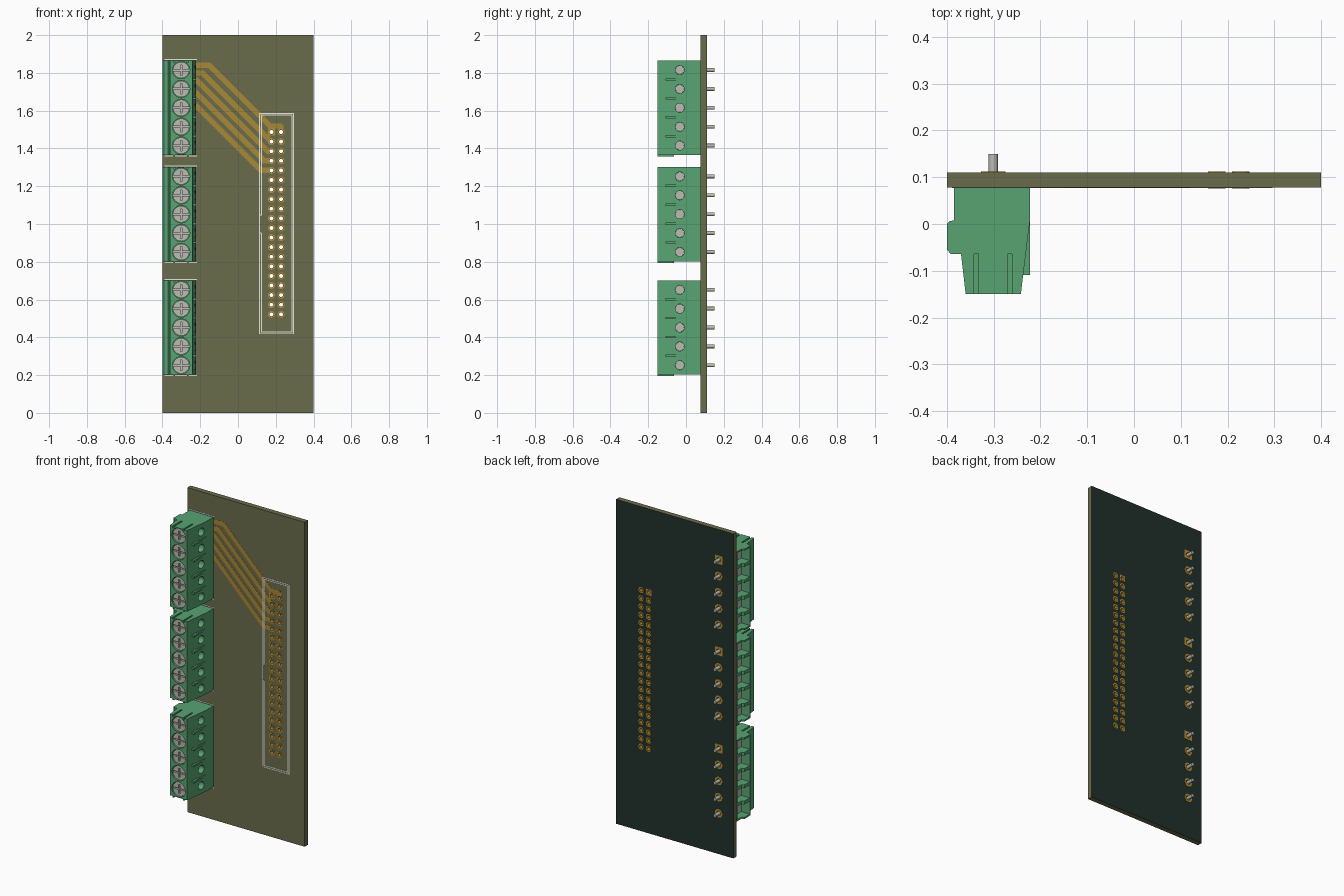
import bpy, bmesh, math
from mathutils import Matrix, Vector

cube = bpy.data.objects.get("Cube")
if cube:
    bpy.data.objects.remove(cube, do_unlink=True)


def make_material(name, rgb, rough=0.6):
    lin = [((c / 255 + 0.055) / 1.055) ** 2.4 for c in rgb] + [1.0]
    m = bpy.data.materials.new(name)
    m.use_nodes = True
    m.diffuse_color = lin
    bsdf = m.node_tree.nodes["Principled BSDF"]
    bsdf.inputs["Base Color"].default_value = lin
    bsdf.inputs["Roughness"].default_value = rough
    return m


OLIVE = make_material("olive_board", (106, 108, 76))
DARK = make_material("dark_green_mask", (32, 49, 43))
GREEN = make_material("terminal_green", (88, 164, 114))
METAL = make_material("grey_metal", (188, 188, 180))
TRACE = make_material("trace_gold", (168, 136, 54))
PAD = make_material("pad_gold", (184, 142, 52))
WHITE = make_material("print_white", (232, 232, 226))


# ---------- mesh helpers ----------
def box(bm, x0, x1, y0, y1, z0, z1):
    mat = Matrix.Translation(((x0 + x1) / 2, (y0 + y1) / 2, (z0 + z1) / 2))
    mat = mat @ Matrix.Diagonal((x1 - x0, y1 - y0, z1 - z0, 1))
    bmesh.ops.create_cube(bm, size=1, matrix=mat)


def cylinder(bm, axis, a, b, c1, c2, r, n=24):
    """Cylinder from a to b along axis; c1, c2 are the other two coordinates."""
    mid = (a + b) / 2
    if axis == "X":
        mat = Matrix.Translation((mid, c1, c2)) @ Matrix.Rotation(math.pi / 2, 4, "Y")
    else:
        mat = Matrix.Translation((c1, mid, c2)) @ Matrix.Rotation(math.pi / 2, 4, "X")
    bmesh.ops.create_cone(bm, cap_ends=True, segments=n, radius1=r, radius2=r,
                          depth=b - a, matrix=mat)


def prism(bm, profile, z0, z1):
    face = bm.faces.new([bm.verts.new((x, y, z0)) for x, y in profile])
    top = bmesh.ops.extrude_face_region(bm, geom=[face])["geom"]
    bmesh.ops.translate(bm, vec=(0, 0, z1 - z0),
                        verts=[v for v in top if isinstance(v, bmesh.types.BMVert)])


def ring(bm, x, z, inner, outer, y0, y1, square=False, n=16):
    """Plated hole: a tube through the board with a round or square outline."""
    loops = []
    for i in range(n):
        t = 2 * math.pi * i / n
        c, s = math.cos(t), math.sin(t)
        o = outer / max(abs(c), abs(s)) if square else outer
        loops.append([bm.verts.new((x + r * c, y, z + r * s))
                      for r, y in ((inner, y0), (o, y0), (o, y1), (inner, y1))])
    for i in range(n):
        a, b = loops[i], loops[(i + 1) % n]
        for k in range(4):
            bm.faces.new((a[k], a[(k + 1) % 4], b[(k + 1) % 4], b[k]))


def strip(bm, p, q, width, y0, y1):
    """Flat bar on the board from p to q, lengthened to close 45 degree bends."""
    p, q = Vector(p), Vector(q)
    d = q - p
    mid = (p + q) / 2
    mat = (Matrix.Translation((mid.x, (y0 + y1) / 2, mid.y))
           @ Matrix.Rotation(-math.atan2(d.y, d.x), 4, "Y")
           @ Matrix.Diagonal((d.length + width * 0.41, y1 - y0, width, 1)))
    bmesh.ops.create_cube(bm, size=1, matrix=mat)


def finish(name, bm, material, smooth=True):
    bmesh.ops.recalc_face_normals(bm, faces=bm.faces)
    me = bpy.data.meshes.new(name)
    bm.to_mesh(me)
    bm.free()
    ob = bpy.data.objects.new(name, me)
    bpy.context.collection.objects.link(ob)
    if material:
        me.materials.append(material)
    if smooth:
        shade(ob)
    return ob


def activate(ob):
    bpy.ops.object.select_all(action="DESELECT")
    ob.select_set(True)
    bpy.context.view_layer.objects.active = ob


def shade(ob):
    activate(ob)
    bpy.ops.object.shade_smooth_by_angle(angle=math.radians(30))


def cut(ob, bm):
    cutter = finish("cutter", bm, None, False)
    cutter.hide_render = True
    mod = ob.modifiers.new("cut", "BOOLEAN")
    mod.operation, mod.solver, mod.object = "DIFFERENCE", "EXACT", cutter
    mod.use_self = True
    activate(ob)
    bpy.ops.object.modifier_apply(modifier=mod.name)
    bpy.data.objects.remove(cutter, do_unlink=True)


# ---------- layout ----------
FRONT, BACK = 0.078, 0.110            # board surfaces
PIN_X = -0.301
BLOCKS = {"upper": 1.615, "middle": 1.052, "lower": 0.452}
STEPS = [0.2 - 0.1 * i for i in range(5)]
header = [(x, 1.487 - 0.0508 * i, i == 0 and x < 0.2)
          for x in (0.177, 0.228) for i in range(20)]
terminals = [(PIN_X, zc + s, s > 0.15) for zc in BLOCKS.values() for s in STEPS]

# ---------- board with drilled holes ----------
bm = bmesh.new()
box(bm, -0.4, 0.4, FRONT, BACK, 0, 2)
board = finish("circuit_board", bm, OLIVE, False)
bm = bmesh.new()
for x, z, _ in header + terminals:
    cylinder(bm, "Y", 0.05, 0.14, x, z, 0.0135 if x > 0 else 0.018, 16)
cut(board, bm)
board.data.materials.clear()
for m in (OLIVE, DARK):
    board.data.materials.append(m)
for f in board.data.polygons:
    f.material_index = 1 if f.normal.y > 0.9 else 0

# ---------- plated pads ----------
for name, spots, inner, outer in (("header_pads", header, 0.0105, 0.0185),
                                  ("terminal_pads", terminals, 0.014, 0.026)):
    bm = bmesh.new()
    for x, z, sq in spots:
        ring(bm, x, z, inner, outer, FRONT - 0.002, BACK + 0.002, sq)
    finish(name, bm, PAD)

# ---------- copper traces ----------
paths = [
    [(-0.30, 1.841), (-0.153, 1.841), (0.169, 1.519), (0.228, 1.519), (0.228, 1.487)],
    [(-0.30, 1.799), (-0.188, 1.799), (0.175, 1.436)],
    [(-0.222, 1.764), (0.157, 1.385), (0.177, 1.385)],
    [(-0.222, 1.696), (0.139, 1.335), (0.177, 1.335)],
    [(-0.222, 1.627), (0.121, 1.284), (0.177, 1.284)],
]
bm = bmesh.new()
for path in paths:
    for p, q in zip(path, path[1:]):
        strip(bm, p, q, 0.028, FRONT - 0.001, FRONT + 0.001)
# keep the copper out of the drilled holes
traces = finish("traces", bm, TRACE, False)
bm = bmesh.new()
for x, z, _ in header:
    cylinder(bm, "Y", 0.05, 0.14, x, z, 0.0135, 16)
cut(traces, bm)

# ---------- printed outlines ----------
outlines = [
    [(0.115, 1.586), (0.294, 1.586), (0.294, 0.419), (0.115, 0.419), (0.115, 1.586)],
    [(0.124, 1.047), (0.124, 1.576), (0.285, 1.576), (0.285, 0.429),
     (0.124, 0.429), (0.124, 0.952)],
    [(0.115, 1.047), (0.124, 1.047)],
    [(0.115, 0.952), (0.124, 0.952)],
]
for zc in BLOCKS.values():
    outlines += [[(-0.388, zc + s), (-0.219, zc + s)] for s in (-0.255, 0.255)]
bm = bmesh.new()
for path in outlines:
    for p, q in zip(path, path[1:]):
        strip(bm, p, q, 0.005, FRONT - 0.0015, FRONT + 0.001)
finish("printed_outlines", bm, WHITE, False)

# ---------- terminal block housing, centred on z = 0 ----------
profile = [(-0.385, 0.078), (-0.385, 0.008), (-0.394, 0.006), (-0.4, 0.0),
           (-0.4, -0.055), (-0.392, -0.064), (-0.37, -0.064), (-0.36, -0.15),
           (-0.242, -0.15), (-0.222, 0.012), (-0.222, 0.078)]
bm = bmesh.new()
prism(bm, profile, -0.25, 0.25)
housing = finish("terminal_housing", bm, GREEN, False)
bm = bmesh.new()
for s in STEPS:
    cylinder(bm, "Y", -0.2, -0.125, PIN_X, s, 0.046, 32)             # screw well
    cylinder(bm, "X", -0.27, -0.2, -0.033, s, 0.024)                 # test hole
    box(bm, -0.42, -0.34, -0.05, 0.05, s - 0.04, s + 0.04)           # wire entry
for x in (-0.3375, -0.266):
    box(bm, x - 0.005, x + 0.005, -0.2, -0.064, 0.24, 0.3)           # top groove
cut(housing, bm)
shade(housing)

# ribs on the inner side and joining rails underneath
bm = bmesh.new()
for s in STEPS[:-1]:
    prism(bm, [(-0.24, -0.109), (-0.222, -0.109), (-0.222, 0.012), (-0.226, 0.012)],
          s - 0.056, s - 0.044)
for x in (-0.3375, -0.266):
    box(bm, x - 0.004, x + 0.004, -0.15, -0.064, -0.258, -0.245)
ribs = finish("terminal_ribs", bm, GREEN, False)

# slotted screws
bm = bmesh.new()
for s in STEPS:
    cylinder(bm, "Y", -0.142, -0.12, PIN_X, s, 0.0435, 32)
screws = finish("terminal_screws", bm, METAL, False)
bm = bmesh.new()
for s in STEPS:
    box(bm, PIN_X - 0.06, PIN_X + 0.06, -0.16, -0.130, s - 0.004, s + 0.004)
    box(bm, PIN_X - 0.004, PIN_X + 0.004, -0.155, -0.131, s - 0.028, s + 0.028)
cut(screws, bm)
shade(screws)

# contacts inside the openings, and solder pins
bm = bmesh.new()
for s in STEPS:
    box(bm, -0.345, -0.336, -0.046, 0.046, s - 0.037, s + 0.037)
    cylinder(bm, "X", -0.28, -0.258, -0.033, s, 0.0235)
    cylinder(bm, "Y", 0.06, 0.15, PIN_X, s, 0.01, 16)
contacts = finish("terminal_contacts_and_pins", bm, METAL)

# ---------- place the three terminal blocks ----------
for part in (housing, ribs, screws, contacts):
    base = part.name
    for i, (pos, zc) in enumerate(BLOCKS.items()):
        ob = part
        if i:
            ob = bpy.data.objects.new(base, part.data)
            bpy.context.collection.objects.link(ob)
        ob.name = pos + "_" + base
        ob.location.z = zc
